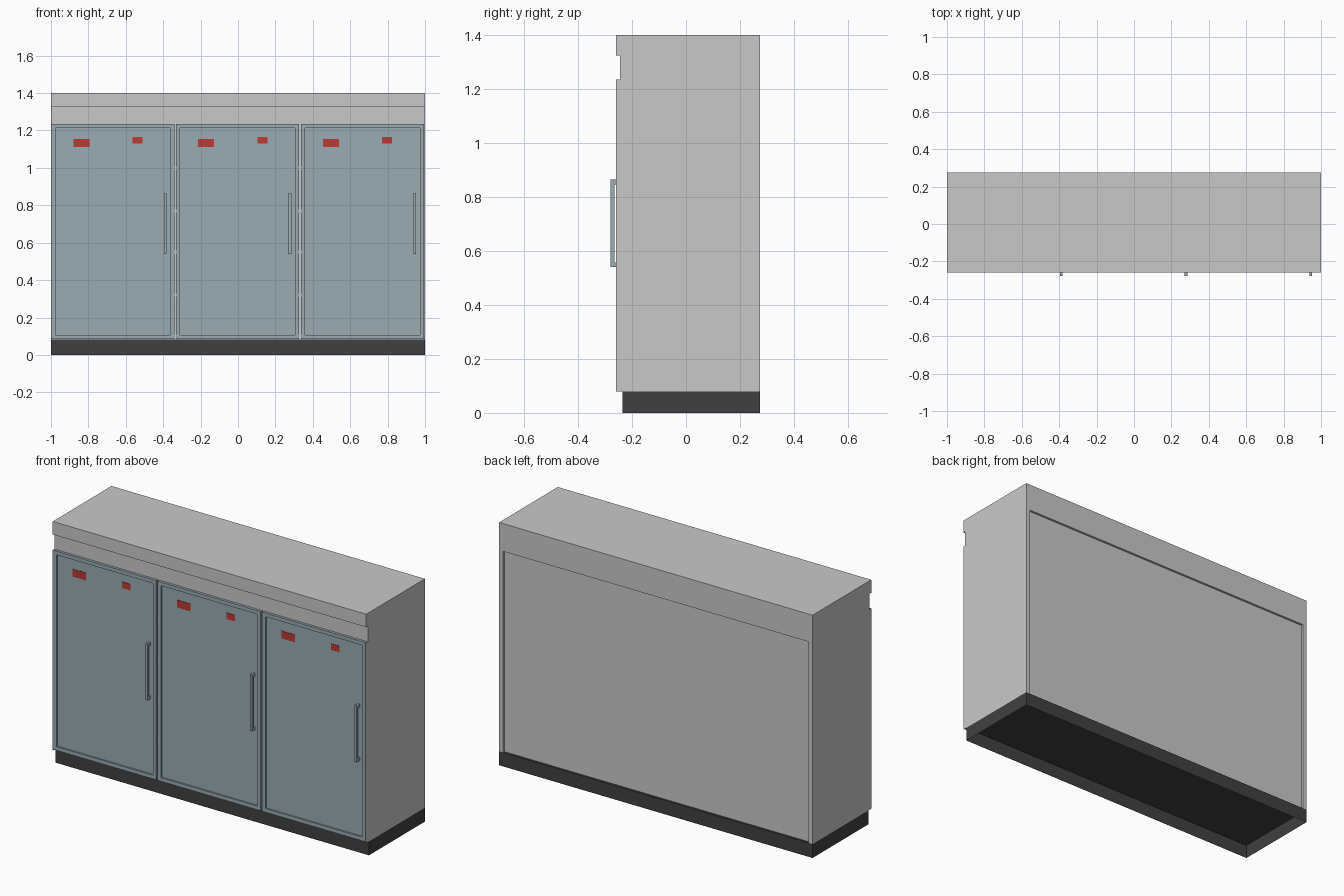
import bpy, bmesh

if "Cube" in bpy.data.objects:
    bpy.data.objects.remove(bpy.data.objects["Cube"])


def material(name, rgb):
    m = bpy.data.materials.new(name)
    lin = [((c / 255 + 0.055) / 1.055) ** 2.4 for c in rgb]
    m.diffuse_color = (*lin, 1)
    m.use_nodes = True
    m.node_tree.nodes["Principled BSDF"].inputs["Base Color"].default_value = m.diffuse_color
    return m


GREY = material("light_grey", (200, 201, 200))
BLUE = material("blue_grey", (155, 172, 178))
DARK = material("charcoal", (64, 64, 64))
RED = material("label_red", (186, 58, 52))


def finish(name, bm, mat):
    bmesh.ops.recalc_face_normals(bm, faces=bm.faces)
    me = bpy.data.meshes.new(name)
    bm.to_mesh(me)
    bm.free()
    me.materials.append(mat)
    ob = bpy.data.objects.new(name, me)
    bpy.context.collection.objects.link(ob)
    return ob


def add_box(bm, x, y, z):
    v = bmesh.ops.create_cube(bm, size=1)["verts"]
    for p in v:
        p.co = [(r[0] + r[1]) / 2 + c * (r[1] - r[0]) for c, r in zip(p.co, (x, y, z))]
    return v


def box(name, x, y, z, mat):
    bm = bmesh.new()
    add_box(bm, x, y, z)
    return finish(name, bm, mat)


def profile(name, pts, x0, x1, mat):
    """Extrude a (y, z) outline along x."""
    bm = bmesh.new()
    f = bm.faces.new([bm.verts.new((x0, y, z)) for y, z in pts])
    r = bmesh.ops.extrude_face_region(bm, geom=[f])
    for v in r["geom"]:
        if isinstance(v, bmesh.types.BMVert):
            v.co.x = x1
    return finish(name, bm, mat)


FRONT, NOTCH, BACK = -0.26, -0.245, 0.275
BOTTOM, DOOR_TOP, TOP = 0.08, 1.235, 1.4

# Cabinet body: door opening set back, grip groove and overhanging top,
# back panel recessed under the top
profile("cabinet_body", [(NOTCH, BOTTOM), (NOTCH, 1.325), (FRONT, 1.325), (FRONT, TOP),
                         (BACK, TOP), (BACK, 1.24), (0.262, 1.24), (0.262, BOTTOM)],
        -0.998, 0.998, GREY)

# Side skins closing the ends, and the narrow back posts
for s, side in ((-1, "left"), (1, "right")):
    a, b = sorted((s * 0.998, s))
    profile(side + "_side_skin",
            [(FRONT, BOTTOM), (FRONT, DOOR_TOP), (NOTCH, DOOR_TOP), (NOTCH, 1.325),
             (FRONT, 1.325), (FRONT, TOP), (BACK, TOP), (BACK, BOTTOM)], a, b, GREY)
    a, b = sorted((s * 0.975, s * 0.998))
    box(side + "_back_post", (a, b), (0.262, BACK), (BOTTOM, 1.24), GREY)

# Hollow plinth, open underneath
bm = bmesh.new()
verts = add_box(bm, (-1, 1), (-0.235, BACK), (0, BOTTOM))
low = min(bm.faces, key=lambda f: f.calc_center_median().z)
bmesh.ops.inset_region(bm, faces=[low], thickness=0.006)
for v in low.verts:
    v.co.z = BOTTOM - 0.004
finish("plinth", bm, DARK)

# Doors with recessed panel, pull handle and two labels
for i, cx in enumerate((-0.669, -0.002, 0.665)):
    n = "door_%d" % (i + 1)
    bm = bmesh.new()
    add_box(bm, (cx - 0.329, cx + 0.329), (FRONT, NOTCH), (BOTTOM + 0.006, DOOR_TOP))
    face = min(bm.faces, key=lambda f: f.calc_center_median().y)
    bmesh.ops.inset_region(bm, faces=[face], thickness=0.03)
    r = bmesh.ops.extrude_discrete_faces(bm, faces=[face])
    inner = r["faces"][0]
    # sink the panel and rebuild its reveal
    for v in inner.verts:
        v.co.y += 0.01
    hole = [e for e in bm.edges if e.is_boundary]
    bmesh.ops.bridge_loops(bm, edges=hole)
    finish(n, bm, BLUE)

    hx = (cx + 0.273, cx + 0.287)
    bm = bmesh.new()
    add_box(bm, hx, (-0.279, -0.265), (0.54, 0.865))
    for z in (0.54, 0.847):
        add_box(bm, hx, (-0.265, -0.249), (z, z + 0.018))
    finish(n + "_handle", bm, BLUE)

    y = (-0.2525, -0.249)
    box(n + "_large_label", (cx - 0.211, cx - 0.125), y, (1.112, 1.155), RED)
    box(n + "_small_label", (cx + 0.105, cx + 0.159), y, (1.13, 1.166), RED)

# Small hinge ledges in the gaps between the doors
for x in (-0.3355, 0.3315):
    for z in (0.1, 0.32, 0.55, 0.77, 1.0):
        box("gap_ledge", (x - 0.0045, x + 0.0045), (-0.252, NOTCH), (z - 0.008, z + 0.008), GREY)
